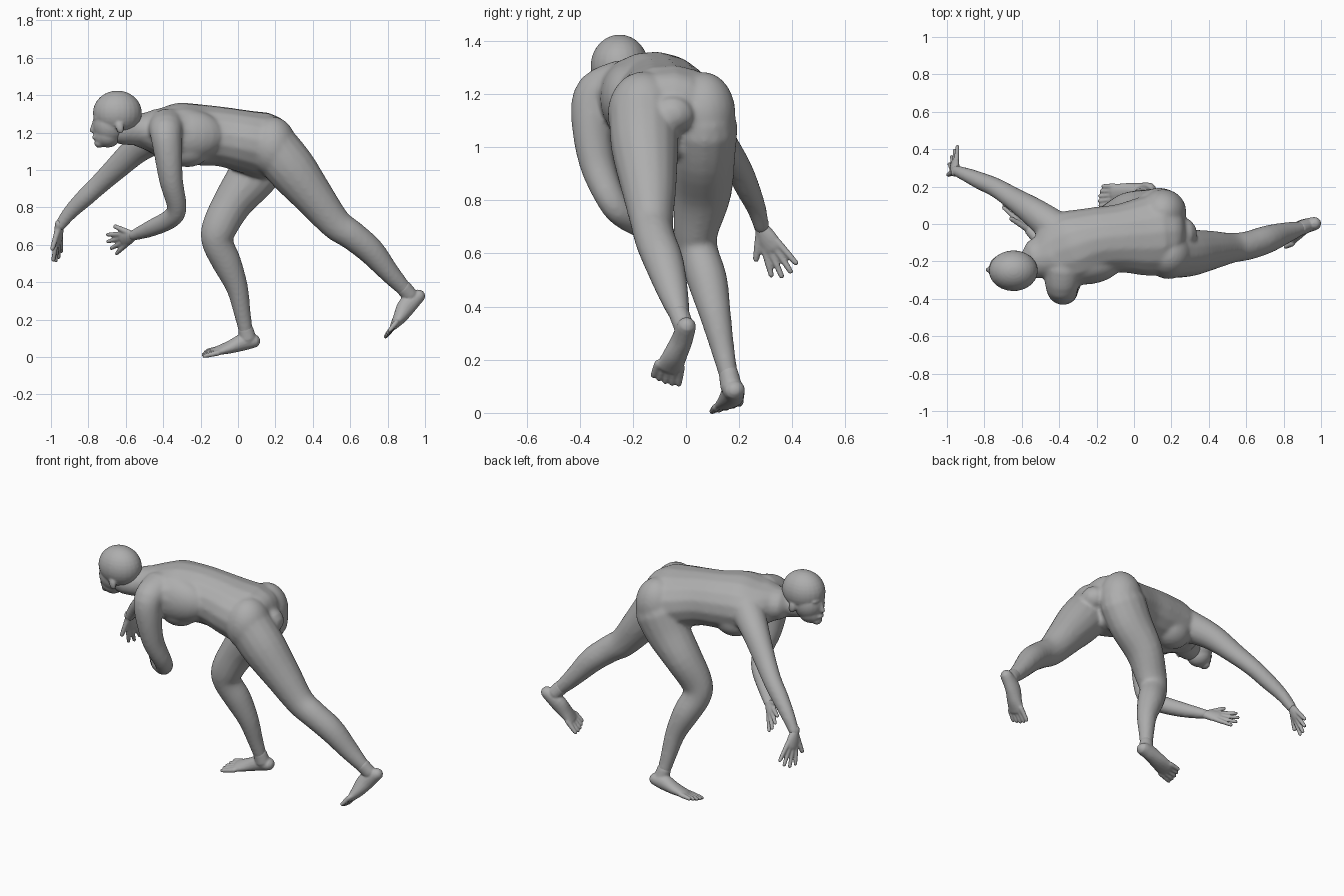
import bpy, bmesh
from math import sin, cos, pi, radians
from mathutils import Vector, Matrix

default_cube = bpy.data.objects.get("Cube")
if default_cube:
    bpy.data.objects.remove(default_cube, do_unlink=True)

skin = bpy.data.materials.new("plain grey")
skin.use_nodes = True
grey = (.42, .42, .42, 1)
skin.diffuse_color = grey
skin.node_tree.nodes["Principled BSDF"].inputs["Base Color"].default_value = grey

bm = bmesh.new()
SIDES = 16


def blend(a, b, c, d, t):
    """Catmull-Rom step between stations b and c."""
    return (b * 2 + (c - a) * t + (a * 2 - b * 5 + c * 4 - d) * t * t
            + (b * 3 - a - c * 3 + d) * t ** 3) / 2


def tube(stations, side, steps=4):
    """Smooth closed tube through (x, y, z, half width, half height) stations."""
    pts = [Vector(s if len(s) == 5 else (*s, s[3])) for s in stations]
    padded = [pts[0]] + pts + [pts[-1]]
    path = [blend(*padded[i:i + 4], k / steps)
            for i in range(len(pts) - 1) for k in range(steps)] + [pts[-1]]
    centres = [Vector(p[:3]) for p in path]
    rings = []
    for i, p in enumerate(path):
        ahead = (centres[min(i + 1, len(path) - 1)] - centres[max(i - 1, 0)]).normalized()
        across = Vector(side)
        across = (across - ahead * across.dot(ahead)).normalized()
        up = ahead.cross(across)
        profile = [(0, 1)]
        if i in (0, len(path) - 1):
            # Rounded ends
            profile = [(sin(a), cos(a)) for a in (radians(d) for d in (0, 30, 60, 80))]
            if i == 0:
                profile = [(-o, s) for o, s in reversed(profile)]
        for offset, scale in profile:
            mid = centres[i] + ahead * offset * min(p[3], p[4])
            rings.append([bm.verts.new(mid + across * cos(a) * p[3] * scale
                                       + up * sin(a) * p[4] * scale)
                          for a in (2 * pi * k / SIDES for k in range(SIDES))])
    for r, s in zip(rings, rings[1:]):
        for k in range(SIDES):
            n = (k + 1) % SIDES
            bm.faces.new((r[k], r[n], s[n], s[k]))
    bm.faces.new(rings[0][::-1])
    bm.faces.new(rings[-1])


def ball(centre, radii, tilt=0):
    """Ellipsoid, tilted about the y axis in degrees."""
    bmesh.ops.create_uvsphere(
        bm, u_segments=24, v_segments=16, radius=1,
        matrix=Matrix.Translation(centre) @ Matrix.Rotation(radians(tilt), 4, 'Y')
        @ Matrix.Diagonal((*radii, 1)))


def digits(root, ahead, side, spacing, fan, lengths, radius):
    """Row of fingers or toes fanned out along the side direction."""
    root, ahead, side = Vector(root), Vector(ahead).normalized(), Vector(side).normalized()
    for i, length in enumerate(lengths):
        k = i - (len(lengths) - 1) / 2
        start = root + side * spacing * k
        way = (ahead + side * fan * k).normalized()
        joints = [start - way * .02, start + way * length / 2, start + way * length]
        tube([(*j, radius * s) for j, s in zip(joints, (1.15, 1, .85))], way.orthogonal(), 2)


def hand(wrist, ahead, side, thumb):
    """Palm, four fingers and a thumb on the given side (+1 or -1)."""
    wrist, ahead, side = Vector(wrist), Vector(ahead).normalized(), Vector(side).normalized()
    tube([(*(wrist - ahead * .02), .025, .023), (*wrist, .028, .023),
          (*(wrist + ahead * .045), .04, .022), (*(wrist + ahead * .085), .042, .018)], side)
    digits(wrist + ahead * .09, ahead, side, .023, .17, (.088, .105, .105, .085)[::thumb], .0125)
    digits(wrist + ahead * .03 + side * thumb * .03, ahead + side * thumb * .8,
           side, 0, 0, (.08,), .0145)


def finish(name, voxel, softness):
    """Fuse the pieces built so far into one smooth object."""
    bmesh.ops.recalc_face_normals(bm, faces=bm.faces)
    mesh = bpy.data.meshes.new(name)
    bm.to_mesh(mesh)
    bm.clear()
    mesh.materials.append(skin)
    part = bpy.data.objects.new(name, mesh)
    bpy.context.collection.objects.link(part)
    fuse = part.modifiers.new("fuse", 'REMESH')
    fuse.mode = 'VOXEL'
    fuse.voxel_size = voxel
    fuse.use_smooth_shade = True
    relax = part.modifiers.new("relax", 'SMOOTH')
    relax.factor = .5
    relax.iterations = softness


# Torso from pelvis to base of neck
tube([(.262, -.05, 1.125, .085, .075), (.225, -.05, 1.13, .165, .148),
      (.15, -.055, 1.13, .215, .177), (.05, -.067, 1.15, .212, .169),
      (-.08, -.077, 1.177, .184, .16), (-.2, -.09, 1.187, .182, .164),
      (-.33, -.13, 1.195, .205, .165), (-.43, -.16, 1.205, .185, .125),
      (-.5, -.18, 1.21, .115, .098)], (-.15, 1, -.08))
# Buttocks, chest, side of the back
ball((.185, -.16, 1.125), (.128, .135, .16))
ball((.155, .065, 1.125), (.125, .122, .158))
for x, y in ((-.27, -.2), (-.31, -.04)):
    ball((x, y, 1.115), (.125, .1, .1))
ball((-.28, -.215, 1.185), (.21, .11, .14))
# Neck
tube([(-.42, -.17, 1.235, .12, .095), (-.53, -.21, 1.21, .08),
      (-.62, -.24, 1.21, .075)], (0, 1, 0))

# Forward standing leg
tube([(.14, .07, 1.08, .125, .145), (.08, .066, .97, .12, .135), (-.025, .062, .83, .11, .108),
      (-.1, .038, .69, .086, .095), (-.108, .045, .61, .076, .084), (-.058, .08, .5, .076, .078),
      (-.005, .11, .37, .06, .059), (.022, .138, .24, .045, .046),
      (.045, .165, .12, .034, .037)], (0, 1, 0))
# Trailing leg
tube([(.2, -.16, 1.11, .13, .135), (.29, -.155, 1., .127, .133), (.41, -.14, .85, .105, .108),
      (.52, -.128, .715, .081, .087), (.61, -.115, .65, .077, .079), (.71, -.083, .567, .075, .073),
      (.81, -.048, .45, .058, .055), (.9, -.02, .352, .035, .04)], (.1, 1, 0))
# Bent arm
tube([(-.38, -.24, 1.23, .11, .1), (-.385, -.335, 1.2, .088, .085),
      (-.375, -.355, 1.1, .077, .077), (-.357, -.335, .94, .063, .068),
      (-.327, -.28, .8, .052, .056), (-.36, -.225, .74, .051, .053),
      (-.46, -.13, .69, .044, .046), (-.56, -.03, .65, .03)], (1, .4, .3))
# Reaching arm
tube([(-.4, -.04, 1.2, .1), (-.53, .06, 1.12, .078, .08), (-.65, .14, 1.01, .058, .065),
      (-.74, .195, .925, .051, .055), (-.82, .23, .85, .047, .05),
      (-.9, .265, .77, .037, .04), (-.953, .285, .7, .03)], (.3, .8, .5))
finish("body", .01, 10)

# Skull, face and jaw
ball((-.645, -.25, 1.305), (.131, .109, .119))
ball((-.685, -.245, 1.24), (.092, .089, .1))
ball((-.695, -.245, 1.19), (.072, .07, .07), -15)
ball((-.727, -.245, 1.185), (.043, .055, .06))
# Brow, nose, lips, chin
ball((-.752, -.245, 1.277), (.022, .06, .018))
tube([(-.766, -.245, 1.26, .011), (-.78, -.245, 1.212, .014)], (0, 1, 0))
ball((-.762, -.245, 1.174), (.018, .028, .015))
ball((-.742, -.245, 1.142), (.026, .034, .024))
# Ears
for s in (-1, 1):
    ball((-.632, -.25 + s * .095, 1.228), (.022, .014, .034), -12)
finish("head", .007, 4)

# Forward foot
tube([(.04, .16, .15, .037, .041), (.052, .17, .1, .041, .045)], (0, 1, 0))
tube([(.082, .182, .085, .04, .037), (.03, .178, .08, .043, .046),
      (-.04, .17, .054, .05, .034), (-.11, .158, .033, .056, .021)], (0, 1, .25))
digits((-.125, .156, .029), (-1, -.1, -.2), (0, 1, .25), .024, .05,
       (.058, .06, .058, .05, .04), .013)
finish("forward_foot", .006, 3)

# Trailing foot
tube([(.885, -.025, .37, .039, .043), (.92, -.01, .33, .038, .042)], (.1, 1, 0))
tube([(.965, .002, .325, .036, .036), (.905, -.015, .275, .04, .05),
      (.868, -.042, .215, .046, .038), (.837, -.063, .17, .053, .022)], (-.2, 1, -.2))
digits((.83, -.066, .162), (-.62, -.2, -.75), (-.1, 1, -.2), .023, .05,
       (.04, .05, .058, .06, .058), .013)
finish("trailing_foot", .006, 3)

# Hands
hand((-.56, -.03, .65), (-.62, .68, -.25), (-.45, -.1, .9), 1)
finish("bent_arm_hand", .006, 3)
hand((-.957, .285, .695), (-.05, .47, -.88), (.38, .8, .43), -1)
finish("reaching_hand", .006, 3)
bm.free()
